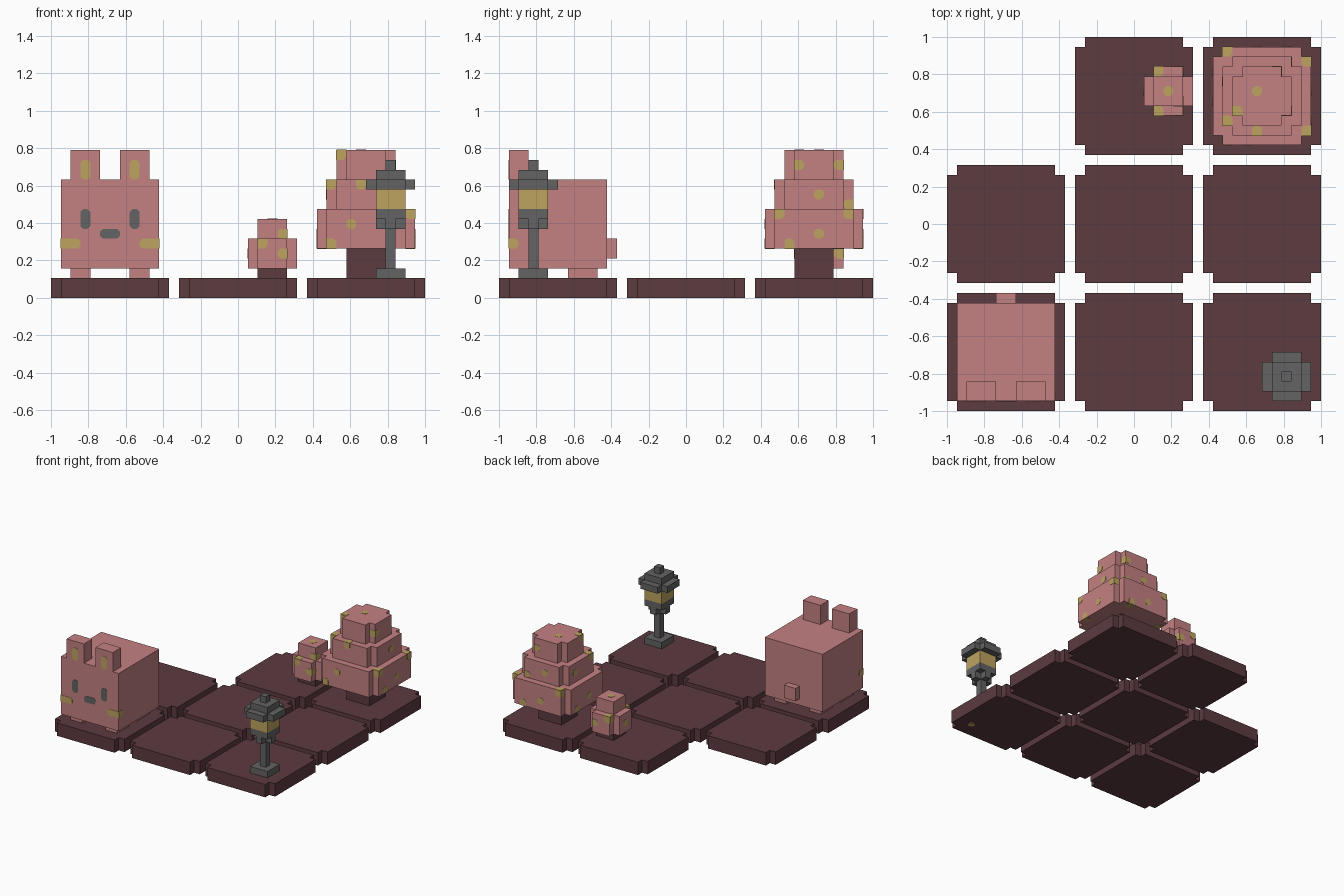
import bpy, bmesh
from mathutils import Vector

if "Cube" in bpy.data.objects:
    bpy.data.objects.remove(bpy.data.objects["Cube"], do_unlink=True)

U = 2 / 38          # size of one grid cell
blocks = []         # every solid block, used to find exposed faces for markings


def material(name, rgb):
    m = bpy.data.materials.new(name)
    m.diffuse_color = (*rgb, 1)
    m.use_nodes = True
    bsdf = m.node_tree.nodes["Principled BSDF"]
    bsdf.inputs["Base Color"].default_value = (*rgb, 1)
    bsdf.inputs["Roughness"].default_value = 0.9
    return m


PINK = material("pink", (0.55, 0.218, 0.226))
MAROON = material("dark_maroon", (0.107, 0.043, 0.051))
GREY = material("grey", (0.125, 0.125, 0.125))
YELLOW = material("ochre_yellow", (0.515, 0.366, 0.118))


def finish(name, bm, mat):
    bmesh.ops.recalc_face_normals(bm, faces=bm.faces)
    mesh = bpy.data.meshes.new(name)
    bm.to_mesh(mesh)
    bm.free()
    mesh.materials.append(mat)
    ob = bpy.data.objects.new(name, mesh)
    bpy.context.collection.objects.link(ob)
    return ob


def prism(bm, points, offset):
    """Extrude a flat polygon (grid units) along offset."""
    face = bm.faces.new([bm.verts.new(Vector(p) * U) for p in points])
    top = bmesh.ops.extrude_face_region(bm, geom=[face])
    verts = [g for g in top["geom"] if isinstance(g, bmesh.types.BMVert)]
    bmesh.ops.translate(bm, verts=verts, vec=Vector(offset) * U)
    # keep the base so that the prism is closed
    if not face.is_valid or len(face.link_loops if hasattr(face, "link_loops") else [1]) == 0:
        return


def block(name, mat, x0, x1, y0, y1, z0, z1, notch=0):
    """Box in grid units, with optional square notches in its four upright corners."""
    n = notch
    if n:
        pts = [(x0 + n, y0), (x1 - n, y0), (x1 - n, y0 + n), (x1, y0 + n),
               (x1, y1 - n), (x1 - n, y1 - n), (x1 - n, y1), (x0 + n, y1),
               (x0 + n, y1 - n), (x0, y1 - n), (x0, y0 + n), (x0 + n, y0 + n)]
    else:
        pts = [(x0, y0), (x1, y0), (x1, y1), (x0, y1)]
    bm = bmesh.new()
    prism(bm, [(x, y, z0) for x, y in pts], (0, 0, z1 - z0))
    blocks.append((x0, x1, y0, y1, z0, z1, n))
    return finish(name, bm, mat)


def solid(p):
    for x0, x1, y0, y1, z0, z1, n in blocks:
        if x0 < p[0] < x1 and y0 < p[1] < y1 and z0 < p[2] < z1:
            in_x = x0 + n < p[0] < x1 - n
            in_y = y0 + n < p[1] < y1 - n
            if in_x or in_y:
                return True
    return False


def markings(name, mat, cells):
    """Thin rounded plates on each exposed face of the given cells (x, y, z, width, height)."""
    bm = bmesh.new()
    for x, y, z, w, h in cells:
        size = Vector((w, 1, h))
        mid = Vector((x, y, z)) + size / 2
        for axis in range(3):
            for sign in (-1, 1):
                normal = Vector((0, 0, 0))
                normal[axis] = sign
                if solid(mid + normal * (size[axis] / 2 + 0.5)):
                    continue
                a, b = (axis + 1) % 3, (axis + 2) % 3
                pts = []
                for sa, sb in ((-1, -1), (1, -1), (1, 1), (-1, 1)):
                    da, db = Vector((0, 0, 0)), Vector((0, 0, 0))
                    da[a], db[b] = sa * size[a] / 2, sb * size[b] / 2
                    corner = mid + da + db + normal * size[axis] / 2
                    step_a = mid + da + da.normalized() * 0.5
                    step_b = mid + db + db.normalized() * 0.5
                    if solid(step_a) and solid(step_b):
                        cut = [corner - da.normalized() * 0.28, corner - db.normalized() * 0.28]
                        pts += cut if sa == sb else cut[::-1]
                    else:      # square where the mark wraps round an edge
                        pts.append(corner)
                # order the outline consistently around the centre
                c = mid + normal * size[axis] / 2
                pts.sort(key=lambda p: Vector((p[a] - c[a], p[b] - c[b])).angle_signed(Vector((1, 0))))
                prism(bm, pts, normal * 0.04)
    return finish(name, bm, mat)


# Eight floor tiles, the back left corner is empty
for row, ty in enumerate((-13, 0, 13)):
    for col, tx in enumerate((-13, 0, 13)):
        if (tx, ty) != (-13, 13):
            block(f"floor_tile_{row}_{col}", MAROON, tx - 6, tx + 6, ty - 6, ty + 6, 0, 2, 1)

# Blocky animal: body, tail, ears, feet
block("animal_body", PINK, -18, -8, -18, -8, 3, 12)
block("animal_tail", PINK, -14, -12, -8, -7, 4, 6)
for side, ear, foot in (("right", -17, -17), ("left", -12, -11)):
    block(f"{side}_ear", PINK, ear, ear + 3, -18, -16, 12, 15)
    block(f"{side}_front_foot", PINK, foot, foot + 2, -17, -14, 2, 3)
    block(f"{side}_back_foot", PINK, foot, foot + 2, -12, -9, 2, 3)

# Large tree: trunk and three tiers
block("tree_trunk", MAROON, 11, 15, 11, 15, 2, 5)
for i, (r, z0, z1) in enumerate(((5, 5, 9), (4, 9, 12), (3, 12, 15))):
    block(f"tree_tier_{i + 1}", PINK, 13 - r, 13 + r, 13 - r, 13 + r, z0, z1, 1)

# Small bush
block("bush_stem", MAROON, 2, 5, 12, 15, 2, 3)
block("bush_lower", PINK, 1, 6, 11, 16, 3, 6, 1)
block("bush_upper", PINK, 2, 5, 12, 15, 6, 8)

# Lantern post, centred on one cell: (name, colour, half width, bottom, top, notch)
for name, mat, r, z0, z1, n in (
        ("lantern_base", GREY, 1.5, 2, 3, 0), ("lantern_pole", GREY, 0.5, 3, 7, 0),
        ("lantern_bracket", GREY, 1.5, 7, 8, 1), ("lantern_cup", GREY, 1.5, 8, 9, 0),
        ("lantern_glass", YELLOW, 1.5, 9, 11, 0), ("lantern_roof", GREY, 2.5, 11, 12, 1),
        ("lantern_cap", GREY, 1.5, 12, 13, 0), ("lantern_finial", GREY, 0.5, 13, 14, 0)):
    block(name, mat, 15.5 - r, 15.5 + r, -15.5 - r, -15.5 + r, z0, z1, n)

# Face details
markings("eyes", GREY, [(-16, -18, 7, 1, 2), (-11, -18, 7, 1, 2)])
markings("mouth", GREY, [(-14, -18, 6, 2, 1)])
markings("cheeks", YELLOW, [(-18, -18, 5, 2, 1), (-10, -18, 5, 2, 1)])
markings("inner_ears", YELLOW, [(-16, -18, 12, 1, 2), (-11, -18, 12, 1, 2)])

# Blossoms on the foliage, and one spot under the lantern tile
tree_cells = [(10, 11, 14), (12, 13, 14), (15, 11, 13), (14, 15, 13),
              (9, 10, 11), (12, 9, 11), (16, 13, 10), (15, 16, 9),
              (11, 8, 7), (9, 8, 5), (17, 9, 8), (17, 16, 8), (9, 17, 8),
              (17, 13, 6), (17, 10, 5), (12, 17, 6), (15, 17, 5),
              (8, 12, 6), (8, 15, 5), (9, 14, 10), (12, 16, 10)]
bush_cells = [(2, 11, 5), (4, 12, 6), (4, 11, 4), (2, 15, 5), (3, 13, 7), (4, 15, 4), (1, 13, 4)]
for name, cells in (("tree_blossoms", tree_cells), ("bush_blossoms", bush_cells),
                    ("tile_spot", [(16, -17, 0)])):
    markings(name, YELLOW, [(*c, 1, 1) for c in cells])
